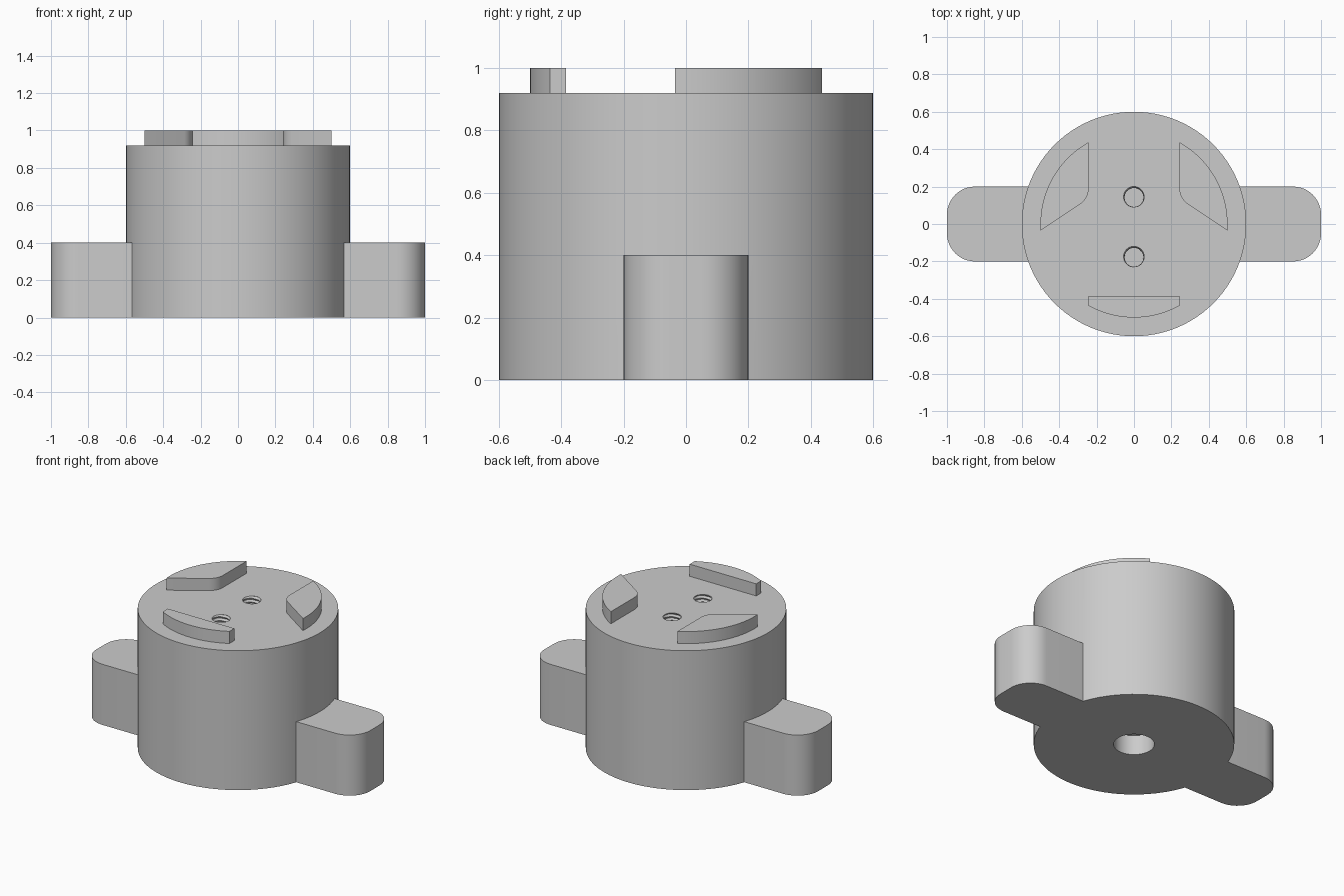
import bpy, bmesh
from math import pi, sin, cos, tan, atan2, hypot

cube = bpy.data.objects.get("Cube")
if cube:
    bpy.data.objects.remove(cube, do_unlink=True)

grey = bpy.data.materials.new("plain grey")
grey.use_nodes = True
colour = (0.6, 0.6, 0.6, 1)
grey.diffuse_color = colour
grey.node_tree.nodes["Principled BSDF"].inputs["Base Color"].default_value = colour


def finish(name, bm):
    bmesh.ops.recalc_face_normals(bm, faces=bm.faces)
    mesh = bpy.data.meshes.new(name)
    bm.to_mesh(mesh)
    bm.free()
    mesh.materials.append(grey)
    obj = bpy.data.objects.new(name, mesh)
    bpy.context.collection.objects.link(obj)
    return obj


def prism(name, outline, z0, z1):
    """Extrude a plan outline from z0 up to z1."""
    bm = bmesh.new()
    face = bm.faces.new([bm.verts.new((x, y, z0)) for x, y in outline])
    top = bmesh.ops.extrude_face_region(bm, geom=[face])["geom"]
    bmesh.ops.translate(bm, vec=(0, 0, z1 - z0),
                        verts=[v for v in top if isinstance(v, bmesh.types.BMVert)])
    return finish(name, bm)


def arc(cx, cy, r, a0, a1, n):
    return [(cx + r * cos(a0 + (a1 - a0) * i / n),
             cy + r * sin(a0 + (a1 - a0) * i / n)) for i in range(n + 1)]


def threaded_plug(name, y, top, depth, r_minor, r_major, pitch):
    """Solid plug whose wall follows a helical thread."""
    bm = bmesh.new()
    sides, rows = 32, int(depth / pitch * 6)
    rings = []
    for j in range(rows + 1):
        z = top - depth + depth * j / rows
        ring = []
        for i in range(sides):
            phase = (z / pitch - i / sides) % 1
            r = r_minor + (r_major - r_minor) * (1 - abs(2 * phase - 1))
            a = 2 * pi * i / sides
            ring.append(bm.verts.new((r * cos(a), y + r * sin(a), z)))
        rings.append(ring)
    for low, high in zip(rings, rings[1:]):
        for i in range(sides):
            k = (i + 1) % sides
            bm.faces.new((low[i], low[k], high[k], high[i]))
    bm.faces.new(rings[0])
    bm.faces.new(rings[-1])
    return finish(name, bm)


def combine(target, other, operation):
    mod = target.modifiers.new(operation, "BOOLEAN")
    mod.operation, mod.solver, mod.object = operation, "EXACT", other
    bpy.context.view_layer.objects.active = target
    bpy.ops.object.modifier_apply(modifier=mod.name)
    bpy.data.objects.remove(other, do_unlink=True)


def smooth(obj):
    bpy.ops.object.select_all(action="DESELECT")
    obj.select_set(True)
    bpy.context.view_layer.objects.active = obj
    bpy.ops.object.shade_smooth_by_angle(angle=pi / 6)


# Round body
R, H = 0.6, 0.92
body = prism("body", arc(0, 0, R, 0, 2 * pi, 96)[:-1], 0, H)

# Side lugs: one bar through the body with rounded outer corners
c = 0.15
bar = []
for k, (sx, sy) in enumerate([(1, 1), (-1, 1), (-1, -1), (1, -1)]):
    bar += arc(sx * (1 - c), sy * (0.2 - c), c, k * pi / 2, (k + 1) * pi / 2, 12)
combine(body, prism("lugs", bar, 0, 0.4), "UNION")

# Blind bore underneath
combine(body, prism("bore", arc(0, 0, 0.122, 0, 2 * pi, 48)[:-1], -0.1, 0.13), "DIFFERENCE")

# Two threaded screw holes in the top
for y in (0.142, -0.178):
    combine(body, threaded_plug("screw_hole", y, H + 0.02, 0.32, 0.05, 0.06, 0.025), "DIFFERENCE")
smooth(body)

# Front raised pad: a circle segment
ro, xi = 0.5, 0.243
a = atan2(-hypot(ro, 0) * (1 - (xi / ro) ** 2) ** 0.5, xi)
front = arc(0, 0, ro, -pi - a, a, 24) + [(xi, -0.385), (-xi, -0.385)]
smooth(prism("front_pad", front, H, 1))

# Rear raised pads: outer arc, straight inner edge, filleted corner, slanted edge
low = atan2(-0.035, ro)
slope = atan2(-0.171, 0.257)
turn = slope + pi / 2
fillet, corner_y = 0.1, 0.136
centre_y = corner_y + fillet * tan(turn / 2)
pad = arc(0, 0, ro, low, -a, 28) + arc(xi + fillet, centre_y, fillet, pi, pi + turn, 10)
for side, sign in (("left", 1), ("right", -1)):
    smooth(prism(side + "_rear_pad", [(sign * x, y) for x, y in pad], H, 1))
